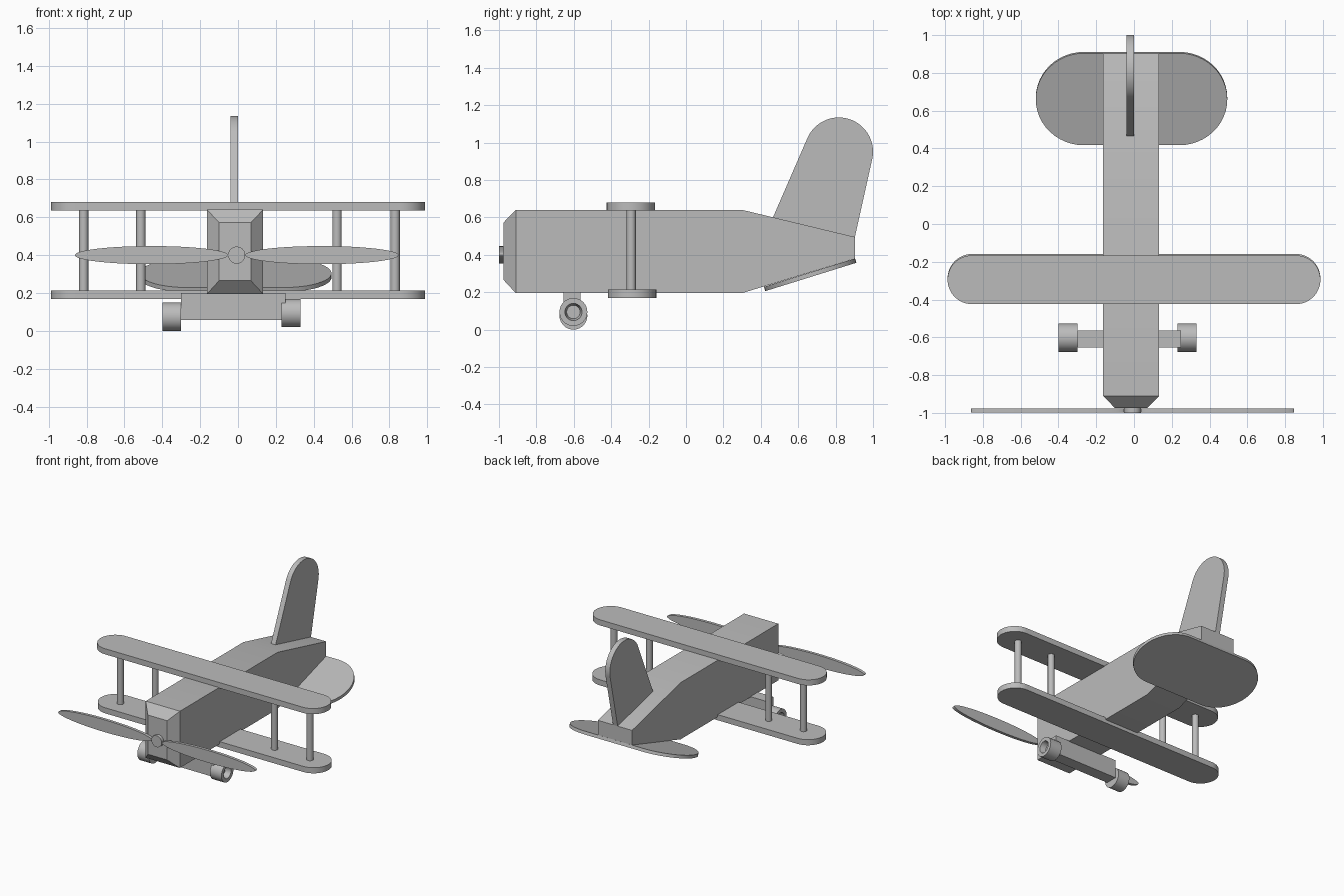
import bpy, bmesh, math
from mathutils import Vector

if "Cube" in bpy.data.objects:
    bpy.data.objects.remove(bpy.data.objects["Cube"])

grey = bpy.data.materials.new("plain_grey")
grey.diffuse_color = (0.5, 0.5, 0.5, 1)
grey.use_nodes = True
grey.node_tree.nodes["Principled BSDF"].inputs["Base Color"].default_value = grey.diffuse_color


def loft(name, rings):
    """Skin a list of equal-length point rings and cap both ends."""
    bm = bmesh.new()
    loops = [[bm.verts.new(p) for p in ring] for ring in rings]
    n = len(loops[0])
    for a, b in zip(loops, loops[1:]):
        for i in range(n):
            j = (i + 1) % n
            bm.faces.new((a[i], a[j], b[j], b[i]))
    bm.faces.new(loops[0][::-1])
    bm.faces.new(loops[-1])
    bmesh.ops.recalc_face_normals(bm, faces=bm.faces)
    me = bpy.data.meshes.new(name)
    bm.to_mesh(me)
    bm.free()
    me.materials.append(grey)
    ob = bpy.data.objects.new(name, me)
    bpy.context.collection.objects.link(ob)
    bpy.ops.object.select_all(action='DESELECT')
    ob.select_set(True)
    bpy.context.view_layer.objects.active = ob
    bpy.ops.object.shade_smooth_by_angle(angle=math.radians(30))
    return ob


def arc(cx, cy, rx, ry, a0, a1, n):
    return [(cx + rx * math.cos(math.radians(a0 + (a1 - a0) * i / n)),
             cy + ry * math.sin(math.radians(a0 + (a1 - a0) * i / n))) for i in range(n + 1)]


def circle(r, n=40):
    return arc(0, 0, r, r, 0, 360, n)[:-1]


def stadium(name, half_x, half_y, thick, loc, tilt=0.0):
    """Plate with semicircular ends."""
    c = half_x - half_y
    pts = arc(c, 0, half_y, half_y, -90, 90, 24) + arc(-c, 0, half_y, half_y, 90, 270, 24)
    ob = loft(name, [[(x, y, z) for x, y in pts] for z in (-thick / 2, thick / 2)])
    ob.location = loc
    ob.rotation_euler.x = tilt


# Fuselage: rectangular sections (y, x0, x1, z0, z1)
sections = [(-0.975, -0.10, 0.068, 0.265, 0.573), (-0.91, -0.164, 0.133, 0.195, 0.64),
            (0.30, -0.164, 0.133, 0.195, 0.64), (0.903, -0.164, 0.133, 0.38, 0.495)]
loft("fuselage", [[(x0, y, z0), (x1, y, z0), (x1, y, z1), (x0, y, z1)]
                  for y, x0, x1, z0, z1 in sections])

# Wings and tailplane
stadium("upper_wing", 0.987, 0.129, 0.044, (0, -0.295, 0.658))
stadium("lower_wing", 0.987, 0.129, 0.044, (0, -0.288, 0.191))
stadium("tailplane", 0.507, 0.255, 0.024, (-0.013, 0.664, 0.293), math.radians(17.3))

# Tail fin with rounded top, base sunk into the fuselage
fin = [(0.465, 0.60), (0.60, 0.50), (0.85, 0.45), (0.903, 0.495)]
fin += arc(0.817, 0.951, 0.183, 0.183, -12, 155, 32)
loft("tail_fin", [[(x, y, z) for y, z in fin] for x in (-0.039, 0.001)])

# Wing struts
for i, x in enumerate((-0.815, -0.513, 0.523, 0.83)):
    loft(f"wing_strut_{i + 1}", [[(x + u, -0.293 + v, z) for u, v in circle(0.0245, 24)]
                                 for z in (0.20, 0.65)])

# Propeller: hub and two elliptical blades
px, pz = -0.007, 0.40
loft("propeller_hub", [[(px + u, y, pz + v) for u, v in circle(0.045)] for y in (-1.0, -0.97)])
for side, name in ((-1, "left"), (1, "right")):
    blade = arc(px + side * 0.45, pz, 0.405, 0.048, 0, 360, 48)[:-1]
    loft(f"{name}_propeller_blade", [[(x, y, z) for x, z in blade] for y in (-0.999, -0.976)])

# Axle block under the nose
loft("axle_block", [[(x, -0.655, 0.057), (x, -0.563, 0.057), (x, -0.563, 0.20), (x, -0.655, 0.20)]
                    for x in (-0.30, 0.25)])

# Wheels with a dished recess on the outer side
for name, x_in, side, zc in (("left_wheel", -0.30, -1, 0.0745), ("right_wheel", 0.23, 1, 0.094)):
    profile = [(0, 0.0745), (0.10, 0.0745), (0.10, 0.046), (0.055, 0.036)]
    loft(name, [[(x_in + side * d, -0.602 + u, zc + v) for u, v in circle(r)]
                for d, r in profile])
